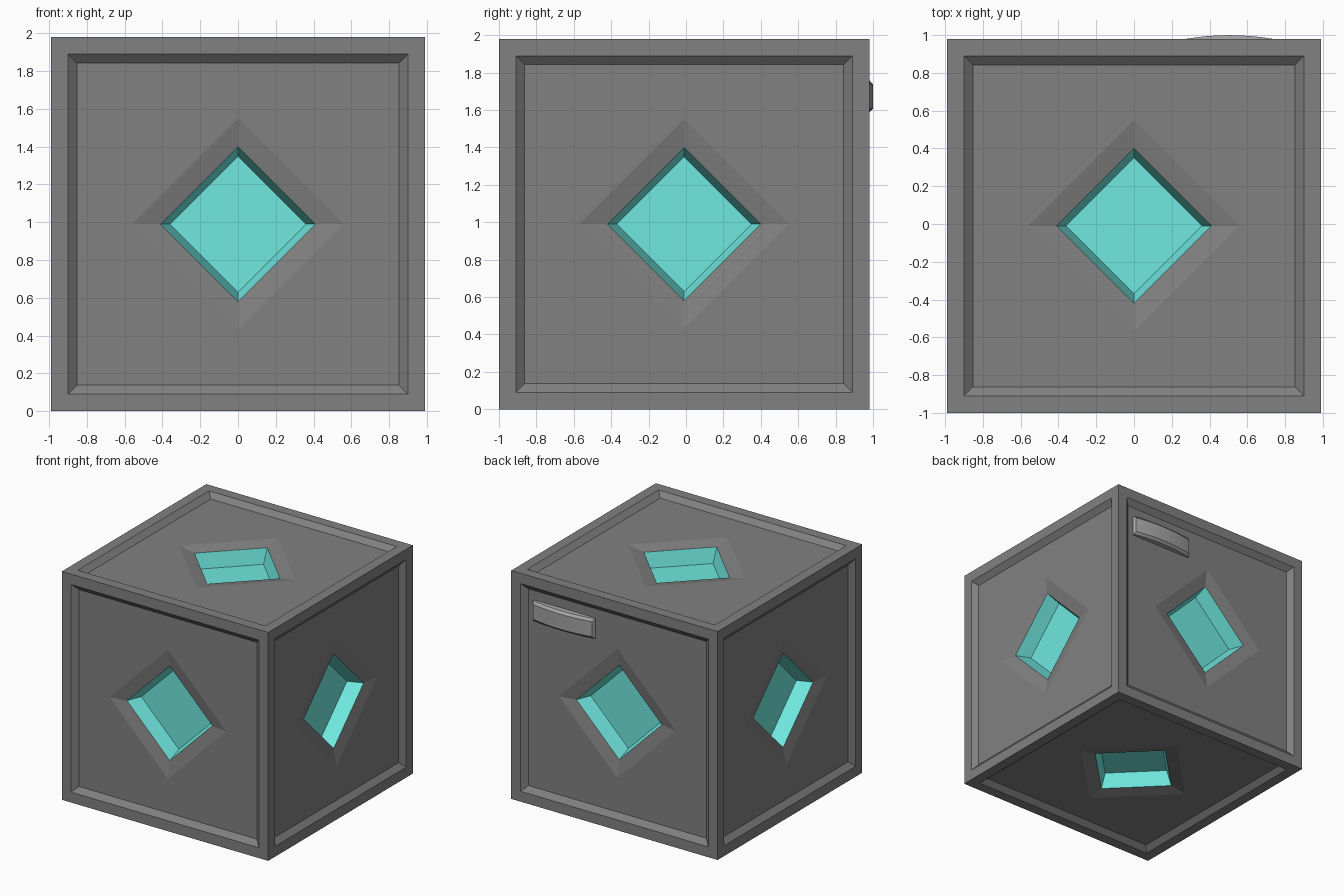
import bpy, bmesh, math
from mathutils import Matrix, Vector

if "Cube" in bpy.data.objects:
    bpy.data.objects.remove(bpy.data.objects["Cube"])

H = 0.99                                  # half size of the cube
CENTRE = Vector((0, -0.01, H))
PANEL = 0.04                              # depth of the recessed panel

# one rotation per cube side, taking local +z to the side's normal
SIDES = {
    "top": Matrix.Identity(4),
    "front": Matrix.Rotation(math.radians(90), 4, 'X'),
    "bottom": Matrix.Rotation(math.radians(180), 4, 'X'),
    "back": Matrix.Rotation(math.radians(-90), 4, 'X'),
    "right": Matrix.Rotation(math.radians(90), 4, 'Y'),
    "left": Matrix.Rotation(math.radians(-90), 4, 'Y'),
}


def colour(name, rgb):
    mat = bpy.data.materials.new(name)
    mat.diffuse_color = (*rgb, 1)
    mat.use_nodes = True
    mat.node_tree.nodes["Principled BSDF"].inputs["Base Color"].default_value = mat.diffuse_color
    return mat


def ring(bm, m, radius, depth, diamond=False):
    """Four verts: a square of half width radius, or a diamond of half diagonal radius."""
    pts = [(1, 0), (0, 1), (-1, 0), (0, -1)] if diamond else [(1, -1), (1, 1), (-1, 1), (-1, -1)]
    return [bm.verts.new(m @ Vector((x * radius, y * radius, H - depth))) for x, y in pts]


def bridge(bm, a, b):
    for i in range(len(a)):
        j = (i + 1) % len(a)
        bm.faces.new((a[i], a[j], b[j], b[i]))


def finish(bm, name, material, location=(0, 0, 0)):
    me = bpy.data.meshes.new(name)
    bm.to_mesh(me)
    bm.free()
    me.materials.append(material)
    ob = bpy.data.objects.new(name, me)
    ob.location = location
    bpy.context.collection.objects.link(ob)
    return ob


dark = colour("dark_grey", (0.218, 0.218, 0.218))
mid = colour("mid_grey", (0.37, 0.37, 0.37))
teal = colour("turquoise", (0.16, 0.807, 0.738))

# crate body: raised rim, sloped step, flat panel, shallow diamond funnel on all sides
bm = bmesh.new()
for m in SIDES.values():
    outer = ring(bm, m, H, 0)
    rim = ring(bm, m, 0.90, 0)
    panel = ring(bm, m, 0.853, PANEL)
    funnel = ring(bm, m, 0.56, PANEL, True)
    hole = ring(bm, m, 0.41, 0.065, True)
    bridge(bm, outer, rim)
    bridge(bm, rim, panel)
    for i in range(4):
        j = (i + 1) % 4
        bm.faces.new((panel[i], panel[j], funnel[i]))
        bm.faces.new((panel[j], funnel[j], funnel[i]))
    bridge(bm, funnel, hole)
bmesh.ops.remove_doubles(bm, verts=bm.verts, dist=1e-5)
bmesh.ops.recalc_face_normals(bm, faces=bm.faces)
finish(bm, "crate_body", dark, CENTRE)

# turquoise diamond windows sunk into every side, open towards the outside
for side, m in SIDES.items():
    bm = bmesh.new()
    lip = ring(bm, m, 0.41, 0.065, True)
    floor = ring(bm, m, 0.36, 0.19, True)
    bridge(bm, lip, floor)
    bm.faces.new(floor)
    finish(bm, side + "_window", teal, CENTRE)

# curved handle on the back panel, with chamfered edges
bm = bmesh.new()
N = 10
sections = []
for i in range(N + 1):
    t = -1 + 2 * i / N
    y = 0.97 + 0.03 * (1 - t * t)
    x = 0.505 + 0.297 * t
    xo = 0.505 + 0.285 * t
    profile = [(x, 0.93, 0.09), (x, y - 0.02, 0.086), (xo, y, 0.065),
               (xo, y, -0.065), (x, y - 0.02, -0.086), (x, 0.93, -0.09)]
    sections.append([bm.verts.new((px, py, 1.673 + pz)) for px, py, pz in profile])
for a, b in zip(sections, sections[1:]):
    bridge(bm, a, b)
for s in (sections[0], sections[-1]):     # end caps: flat part and chamfer
    bm.faces.new((s[0], s[1], s[4], s[5]))
    bm.faces.new((s[1], s[2], s[3], s[4]))
bmesh.ops.recalc_face_normals(bm, faces=bm.faces)
finish(bm, "back_handle", mid)
